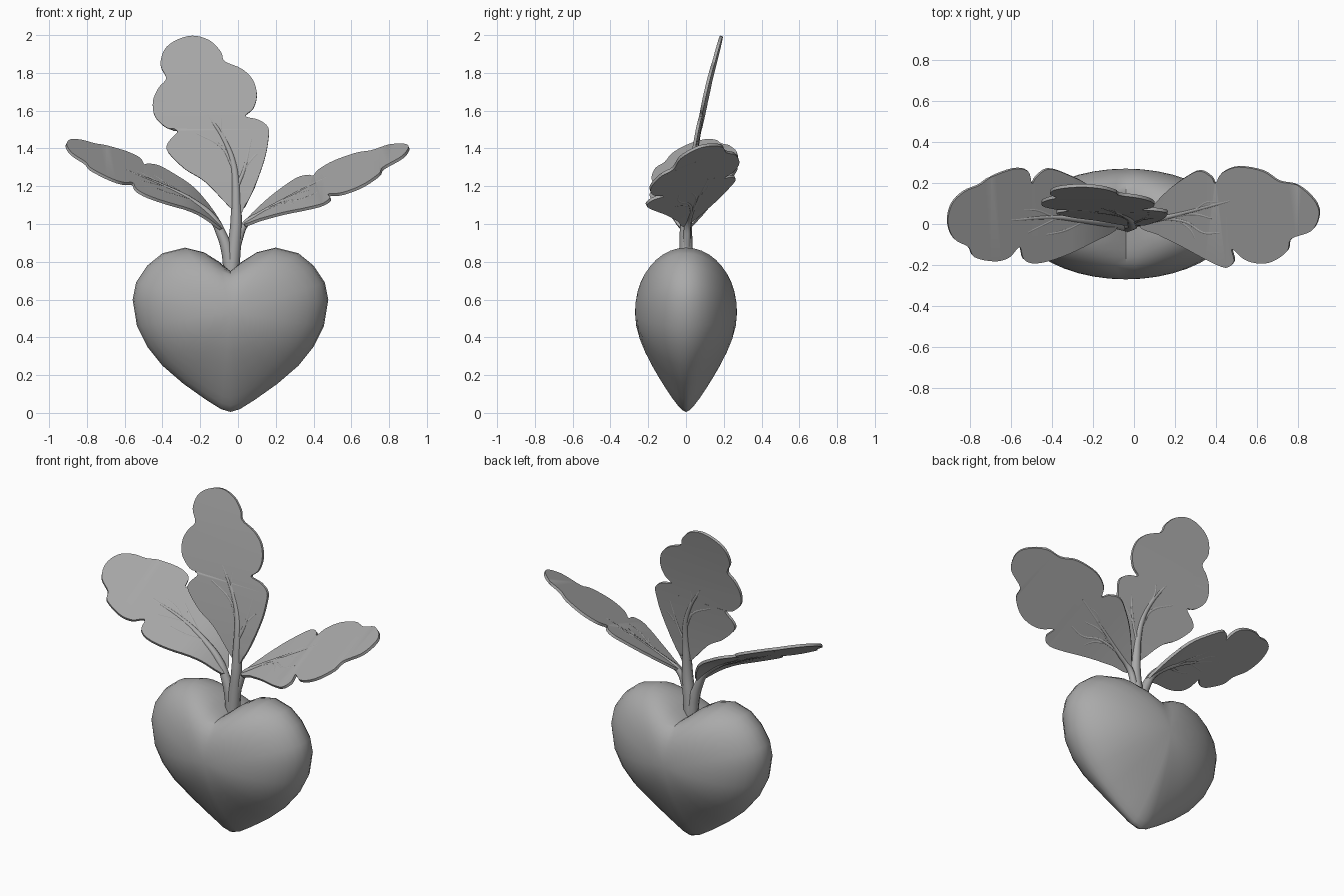
import bpy, bmesh, math
from mathutils import Vector

old = bpy.data.objects.get("Cube")
if old:
    bpy.data.objects.remove(old)

grey = bpy.data.materials.new("plain_grey")
grey.use_nodes = True
colour = (0.4, 0.4, 0.4, 1)
grey.diffuse_color = colour
grey.node_tree.nodes["Principled BSDF"].inputs["Base Color"].default_value = colour


def activate(obj):
    bpy.context.collection.objects.link(obj)
    bpy.ops.object.select_all(action='DESELECT')
    obj.select_set(True)
    bpy.context.view_layer.objects.active = obj


def add_mesh(name, bm, thickness=0):
    bmesh.ops.recalc_face_normals(bm, faces=bm.faces[:])
    mesh = bpy.data.meshes.new(name)
    bm.to_mesh(mesh)
    bm.free()
    mesh.materials.append(grey)
    obj = bpy.data.objects.new(name, mesh)
    activate(obj)
    if thickness:
        solid = obj.modifiers.new("thickness", 'SOLIDIFY')
        solid.thickness = thickness
        solid.offset = 0
        bpy.ops.object.modifier_apply(modifier=solid.name)
    bpy.ops.object.shade_smooth_by_angle(angle=math.radians(45))


def smooth_loop(points, steps=4):
    """Closed Catmull-Rom loop through the points."""
    result, n = [], len(points)
    for i in range(n):
        a, b, c, d = (Vector(points[(i + k) % n]) for k in (-1, 0, 1, 2))
        for j in range(steps):
            t = j / steps
            result.append(b + (c - a) * t / 2
                          + (a * 2 - b * 5 + c * 4 - d) * t * t / 2
                          + (b * 3 - a - c * 3 + d) * t ** 3 / 2)
    return result


def leaf(name, outline, place, cut_axis):
    """Fill a flat outline, slice it in strips, then lift it onto its surface."""
    bm = bmesh.new()
    loop = smooth_loop([(u / 100, v / 100) for u, v in outline])
    bm.faces.new([bm.verts.new((p.x, p.y, 0)) for p in loop])
    for i in range(-18, 40):
        bmesh.ops.bisect_plane(bm, geom=bm.verts[:] + bm.edges[:] + bm.faces[:],
                               plane_co=cut_axis * i / 20, plane_no=cut_axis)
    bmesh.ops.triangulate(bm, faces=bm.faces[:])
    for v in bm.verts:
        v.co = place(v.co.x, v.co.y)
    add_mesh(name, bm, 0.016)


def tubes(name, paths):
    """Tapered round tubes; each path is (points, start radius, end radius)."""
    curve = bpy.data.curves.new(name, 'CURVE')
    curve.dimensions = '3D'
    curve.bevel_depth = 1
    curve.bevel_resolution = 2
    curve.resolution_u = 5
    curve.use_fill_caps = True
    for points, start, end in paths:
        spline = curve.splines.new('BEZIER')
        spline.bezier_points.add(len(points) - 1)
        for i, (bp, p) in enumerate(zip(spline.bezier_points, points)):
            bp.co = p
            bp.handle_left_type = bp.handle_right_type = 'AUTO'
            bp.radius = start + (end - start) * i / (len(points) - 1)
    curve.materials.append(grey)
    activate(bpy.data.objects.new(name, curve))
    bpy.ops.object.convert(target='MESH')
    bpy.ops.object.shade_smooth_by_angle(angle=math.radians(50))


# Heart-shaped root: outline rings that shrink and round off to front and back
MID, CORE, DEPTH = -0.04, 0.53, 0.27
half = [(0, 75), (6, 80), (14, 85), (24, 87.5), (36, 84.5), (44, 78), (50, 69),
        (51.8, 60), (49.5, 46), (44, 35), (36, 25), (25, 15.5), (13, 7), (5, 2), (0, .5)]
ring_shape = half + [(-x, z) for x, z in half[-2:0:-1]]
bm = bmesh.new()
rings, RINGS = [], 20
for k in range(1, RINGS):
    phi = math.pi * (k / RINGS - 0.5)
    s = math.cos(phi)
    side = (k > RINGS / 2) - (k < RINGS / 2)
    ring = []
    for x, z in ring_shape:
        x, z = x / 100, z / 100 - CORE
        down = 0.65 * max(0, -z / math.hypot(x, z)) ** 2
        y = DEPTH * ((1 - down) * math.sin(phi)
                     + down * side * math.cos(s * math.pi / 2))
        to_oval = 1 / math.hypot(x / 0.5, z / 0.4)
        scale = s * (1 + 0.7 * (1 - s * s) * (to_oval - 1))
        ring.append(bm.verts.new((MID + x * scale, y, CORE + z * scale)))
    rings.append(ring)
n = len(ring_shape)
for a, b in zip(rings, rings[1:]):
    for i in range(n):
        bm.faces.new((a[i], a[(i + 1) % n], b[(i + 1) % n], b[i]))
for ring, side in ((rings[0], -1), (rings[-1], 1)):
    pole = bm.verts.new((MID, side * DEPTH, CORE))
    for i in range(n):
        bm.faces.new((ring[i], ring[(i + 1) % n], pole))
add_mesh("heart_root", bm)


# Surfaces that the leaves lie on; the side ones droop towards the stem
def on_centre(x, z):
    rise = max(0, z - 1.1)
    return Vector((x, 0.13 * rise + 0.08 * rise * rise - 0.03 * x, z))


def droop(x, amount):
    return amount * max(0, 1 - abs(x) / 0.3) ** 2


def on_left(x, y):
    return Vector((x, y, 1.0 + 0.42 * x + 0.41 * y - droop(x, 0.02)))


def on_right(x, y):
    return Vector((x, y, 1.01 - 0.44 * x + 0.4 * y - droop(x, 0.14)))


# Lobed leaves, outlines in hundredths
leaf("centre_leaf", [
    (-1, 106), (-17, 122), (-28, 129), (-37, 138), (-37, 143), (-32, 149), (-38, 151),
    (-44, 157), (-45, 165), (-42, 172), (-38, 177), (-41, 184), (-39, 192), (-33, 197),
    (-24, 199.5), (-15, 197), (-9, 191), (-7, 186), (2, 182), (8, 176), (10, 168),
    (8, 161), (4, 157), (11, 155), (16, 151), (16, 144), (14, 134), (9, 120), (4, 110)],
    on_centre, Vector((0, 1, 0)))
leaf("left_leaf", [
    (3, 0), (15, 15), (27, 24), (33, 26), (38, 23), (40, 20), (43, 25), (51, 28), (63, 26),
    (71, 21), (80, 19), (88, 12), (90.5, 5), (87, -3), (77, -7), (75, -13), (68, -18),
    (61, -19), (54, -17), (48, -12), (49, -18), (45, -21), (37, -18), (24, -11), (12, -5)],
    on_left, Vector((1, 0, 0)))
leaf("right_leaf", [
    (-8, 0), (-20, 17), (-32, 24), (-42, 27), (-48, 23), (-50, 20), (-52, 26), (-59, 27),
    (-70, 23), (-76, 19), (-83, 16), (-89, 10), (-91, 1), (-88, -7), (-81, -11),
    (-78, -16), (-68, -18), (-61, -16), (-56, -11), (-54, -17), (-48, -19), (-36, -16),
    (-21, -9)], on_right, Vector((1, 0, 0)))


def veins(place, paths):
    return [([place(u / 100, v / 100) for u, v in p], start, 0.009) for p, start in paths]


# Stems running into the leaves, with side veins
tubes("centre_stem", [
    ([(-.035, 0, .72), (-.02, 0, .88), (-.01, 0, 1), (-.01, .005, 1.1), on_centre(-.012, 1.2),
      on_centre(-.025, 1.32), on_centre(-.07, 1.44), on_centre(-.16, 1.58)], .04, .009)]
    + veins(on_centre, [([(-1, 119), (3, 128), (7, 145)], .015),
                        ([(-3, 131), (-8, 140), (-22, 148)], .013),
                        ([(-6, 143), (-9, 150), (-9, 156)], .011),
                        ([(4, 130), (8, 135), (10, 137)], .01)]))
tubes("left_stem", [
    ([(-.02, 0, .82), (.005, .005, .92), (.04, .01, 1), on_left(.12, .025),
      on_left(.26, .06), on_left(.47, .115)], .024, .009)]
    + veins(on_left, [([(14, 3), (26, 1), (34, -4), (42, -4)], .012),
                      ([(20, 4), (30, 5), (38, 3)], .011),
                      ([(22, 2), (28, -3), (30, -7)], .01),
                      ([(30, 7), (36, 11), (41, 11)], .01)]))
tubes("right_stem", [
    ([(-.04, 0, .74), (-.06, 0, .87), (-.085, .002, .94), on_right(-.13, .008),
      on_right(-.24, .02), on_right(-.39, .035), on_right(-.6, .02)], .036, .009)]
    + veins(on_right, [([(-26, 2), (-36, 7), (-45, 12)], .012),
                       ([(-24, 2), (-34, -3), (-43, -5)], .012),
                       ([(-38, 3), (-46, -1), (-52, -4)], .01),
                       ([(-40, 4), (-48, 7), (-54, 7)], .01)]))
